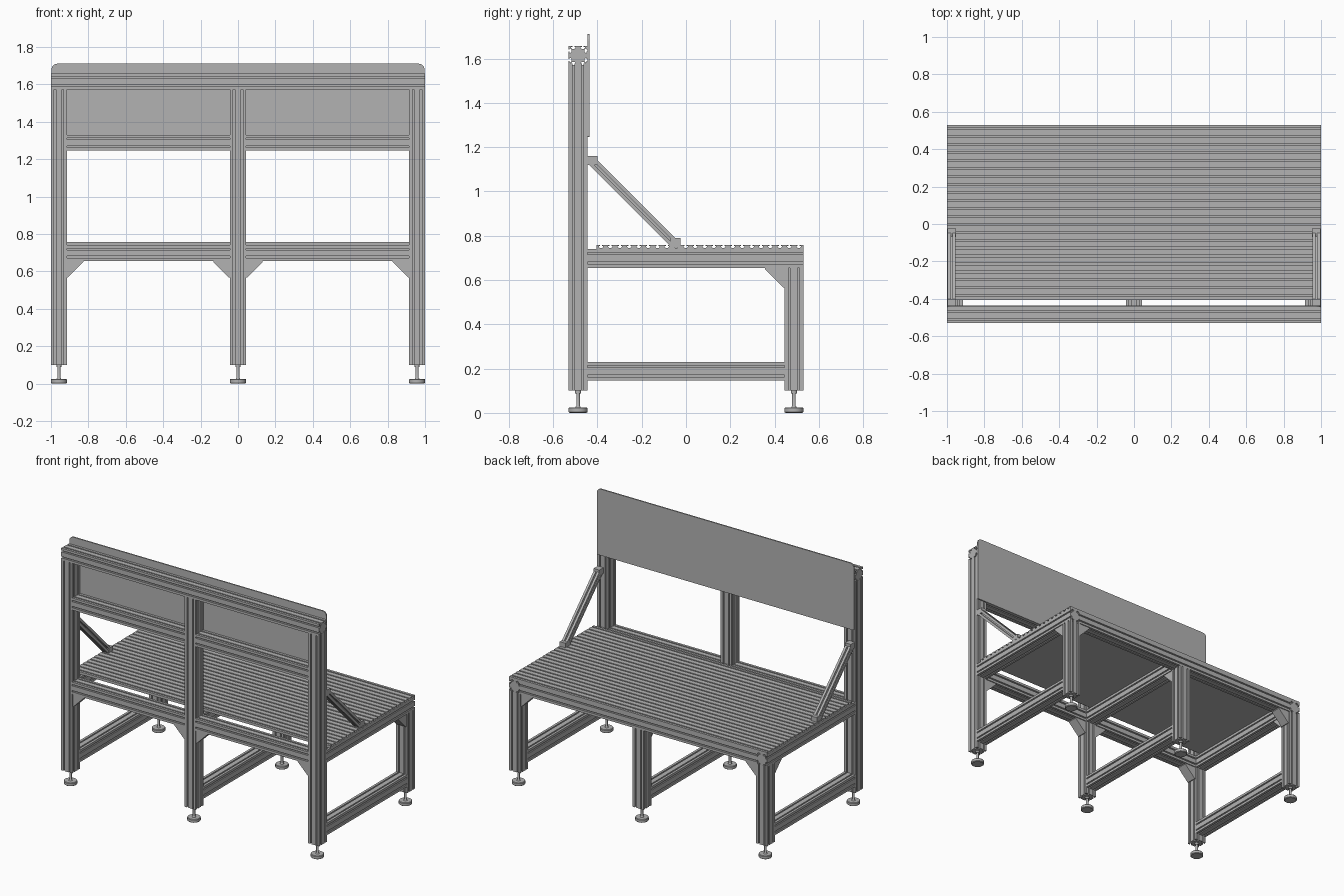
import bpy, bmesh
from math import radians
from mathutils import Vector, Matrix

cube = bpy.data.objects.get("Cube")
if cube:
    bpy.data.objects.remove(cube, do_unlink=True)

# one colour for the whole workbench
grey = bpy.data.materials.new("aluminium grey")
grey.use_nodes = True
COLOR = (0.45, 0.45, 0.45, 1)
grey.diffuse_color = COLOR
grey.node_tree.nodes["Principled BSDF"].inputs["Base Color"].default_value = COLOR

U = 0.0425            # slot pitch
S = 2 * U             # beam width
H = S / 2
POST_X = (-1 + H, 0, 1 - H)
FRONT_Y, BACK_Y = -0.53 + H, 0.53 - H
TABLE_Z, TOP_Z = 0.655, 1.572


def finish(bm, name):
    bmesh.ops.recalc_face_normals(bm, faces=bm.faces)
    mesh = bpy.data.meshes.new(name)
    bm.to_mesh(mesh)
    bm.free()
    mesh.materials.append(grey)
    ob = bpy.data.objects.new(name, mesh)
    bpy.context.collection.objects.link(ob)
    return ob


def extrude(name, points, start, end, up):
    """Sweep a 2D outline from start to end; its second axis follows up."""
    start, end = Vector(start), Vector(end)
    w = (end - start).normalized()
    v = Vector(up).normalized()
    u = v.cross(w)
    bm = bmesh.new()
    face = bm.faces.new([bm.verts.new(start + u * a + v * b) for a, b in points])
    out = bmesh.ops.extrude_face_region(bm, geom=[face])
    moved = [g for g in out["geom"] if isinstance(g, bmesh.types.BMVert)]
    bmesh.ops.translate(bm, verts=moved, vec=end - start)
    return finish(bm, name)


def slot(c, top, k=1.0):
    """T-slot cut down from the edge at height top, centred on c."""
    half = [(0.0045, 0), (0.0045, -0.005), (0.01, -0.005), (0.01, -0.008), (0.005, -0.013)]
    left = [(c - a, top + b * k) for a, b in half]
    right = [(c + a, top + b * k) for a, b in reversed(half)]
    return left + right


def beam_outline(count):
    """Square section with the given number of slots on each side."""
    h = count * U / 2
    side = [(-h, h)]
    for i in range(count):
        side += slot(-h + U * (i + 0.5), h)
    outline = []
    for turn in range(4):
        for a, b in side:
            for _ in range(turn):
                a, b = b, -a
            outline.append((a, b))
    return outline


HEAVY, LIGHT = beam_outline(2), beam_outline(1)


def beam(name, start, end, up=(0, 0, 1)):
    return extrude(name, HEAVY, start, end, up)


def box(name, lo, hi):
    bm = bmesh.new()
    bmesh.ops.create_cube(bm, size=1)
    lo, hi = Vector(lo), Vector(hi)
    for vert in bm.verts:
        vert.co = (lo + hi) / 2 + vert.co * (hi - lo)
    return finish(bm, name)


def gusset(name, corner, direction):
    """Triangular corner brace under the table frame."""
    d = Vector(direction)
    side = d.cross((0, 0, 1))
    c = Vector(corner)
    r = 0.088
    outline = [(0, 0), (r, 0), (r, -0.006), (0.006, -r), (0, -r)]
    bm = bmesh.new()
    rings = [[bm.verts.new(c + side * s + d * a + Vector((0, 0, b))) for a, b in outline]
             for s in (-0.036, 0.036)]
    for ring in rings:
        bm.faces.new(ring)
    n = len(outline)
    for i in range(n):
        j = (i + 1) % n
        bm.faces.new((rings[0][i], rings[0][j], rings[1][j], rings[1][i]))
    return finish(bm, name)


def foot(x, y):
    """Levelling foot: pad, threaded stem and lock nut."""
    profile = [(0, 0), (0.038, 0), (0.043, 0.004), (0.043, 0.021), (0.04, 0.025), (0.012, 0.025),
               (0.008, 0.032), (0.008, 0.088), (0.014, 0.088), (0.014, 0.1), (0, 0.1)]
    bm = bmesh.new()
    verts = [bm.verts.new((r, 0, z)) for r, z in profile]
    edges = [bm.edges.new(pair) for pair in zip(verts, verts[1:])]
    bmesh.ops.spin(bm, geom=verts + edges, cent=(0, 0, 0), axis=(0, 0, 1),
                   angle=radians(360), steps=32)
    bmesh.ops.remove_doubles(bm, verts=bm.verts, dist=0.0001)
    bmesh.ops.transform(bm, matrix=Matrix.Translation((x, y, 0)), verts=bm.verts)
    ob = finish(bm, "levelling_foot")
    bpy.ops.object.select_all(action="DESELECT")
    ob.select_set(True)
    bpy.context.view_layer.objects.active = ob
    bpy.ops.object.shade_smooth_by_angle(angle=radians(30))


# posts, feet and the rails running front to back
mid = TABLE_Z + H
for x in POST_X:
    beam("tall_post", (x, FRONT_Y, 0.1), (x, FRONT_Y, TOP_Z), (0, 1, 0))
    beam("short_post", (x, BACK_Y, 0.1), (x, BACK_Y, TABLE_Z), (0, 1, 0))
    beam("floor_rail", (x, FRONT_Y + H, 0.188), (x, BACK_Y - H, 0.188))
    rail_end = BACK_Y - H if x == 0 else BACK_Y + H
    beam("table_side_rail", (x, FRONT_Y + H, mid), (x, rail_end, mid))
    foot(x, FRONT_Y)
    foot(x, BACK_Y)
    gusset("depth_gusset", (x, BACK_Y - H, TABLE_Z), (0, -1, 0))

# rails running left to right
beam("top_rail", (-1, FRONT_Y, TOP_Z + H), (1, FRONT_Y, TOP_Z + H))
beam("table_back_rail", (-1 + S, BACK_Y, mid), (1 - S, BACK_Y, mid))
for s in (-1, 1):
    for name, z in (("panel_rail", 1.245 + H), ("table_front_rail", mid)):
        beam(name, (s * H, FRONT_Y, z), (s * (1 - S), FRONT_Y, z))
    gusset("front_gusset", (s * (1 - S), FRONT_Y, TABLE_Z), (-s, 0, 0))
    gusset("front_gusset", (s * H, FRONT_Y, TABLE_Z), (s, 0, 0))
    gusset("back_gusset", (s * (1 - S), BACK_Y, TABLE_Z), (-s, 0, 0))

# slotted table top
low, high = TABLE_Z + S, 0.758
deck = [(-0.53, low), (-0.53, high)]
for i in range(22):
    deck += slot(-0.53 + U * (i + 0.5), high)
deck += [(0.405, high), (0.405, low)]
extrude("table_top", deck, (1, 0, 0), (-1, 0, 0), (0, 0, 1))

# back panel with rounded corners
bm = bmesh.new()
bmesh.ops.create_cube(bm, size=1)
for vert in bm.verts:
    vert.co = Vector((0, -0.4405, 1.4775)) + vert.co * Vector((1.994, 0.009, 0.465))
for top, radius in ((True, 0.03), (False, 0.008)):
    corners = [e for e in bm.edges
               if abs(e.verts[0].co.y - e.verts[1].co.y) > 0.005
               and abs(e.verts[0].co.x) > 0.99
               and (e.verts[0].co.z > 1.5) == top]
    bmesh.ops.bevel(bm, geom=corners, offset=radius, segments=6, profile=0.5, affect="EDGES")
finish(bm, "back_panel")

# diagonal braces with their end brackets
for s in (-1, 1):
    x = s * 0.975
    extrude("diagonal_brace", LIGHT, (x, -0.425, 1.137), (x, -0.05, 0.762), (0, 1, 1))
    box("brace_top_bracket", (x - 0.022, FRONT_Y + H, 1.12), (x + 0.022, -0.4, 1.16))
    box("brace_foot_bracket", (x - 0.022, -0.07, high - 0.01), (x + 0.022, -0.025, 0.79))
